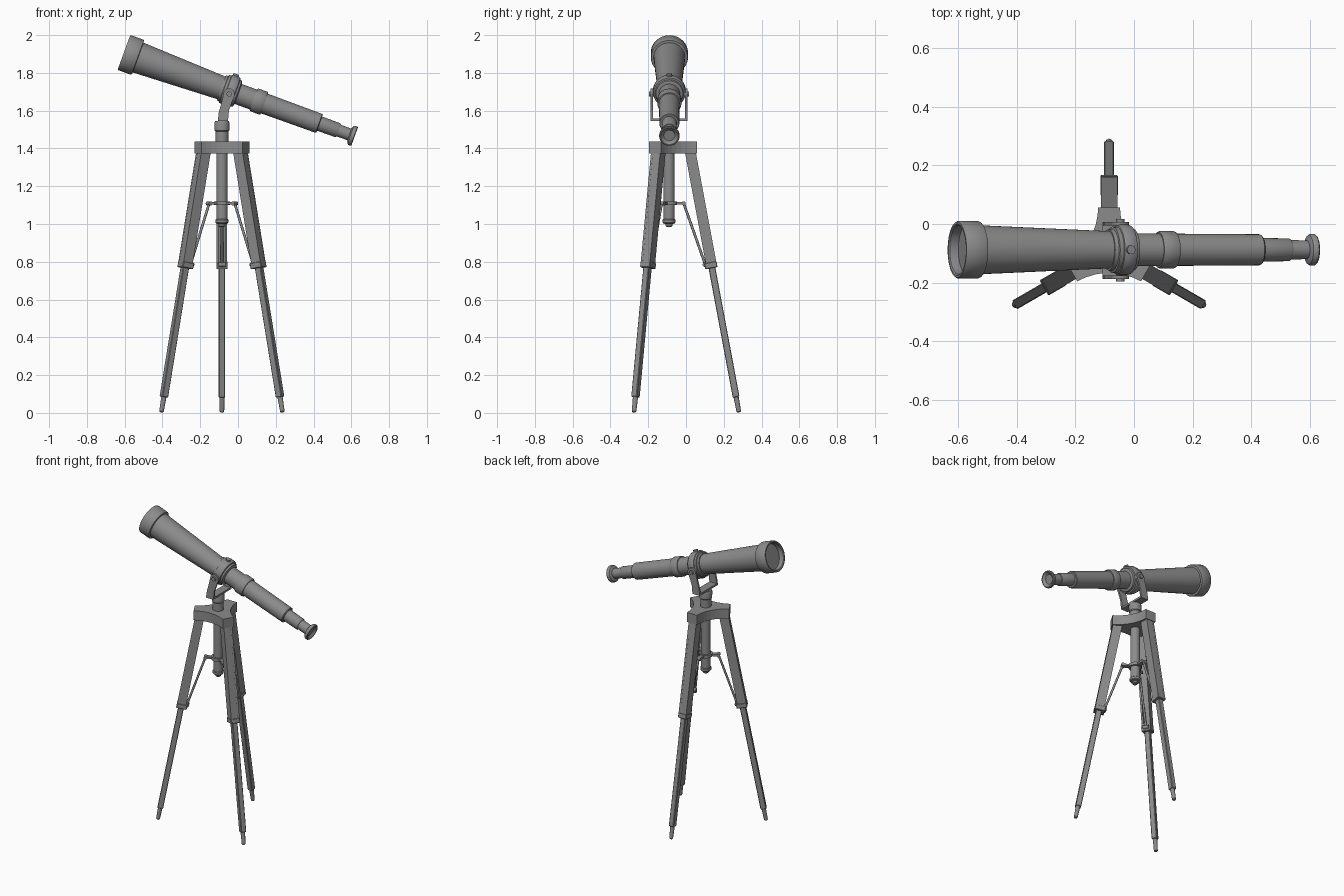
import bpy, bmesh, math
from mathutils import Matrix, Vector

if "Cube" in bpy.data.objects:
    bpy.data.objects.remove(bpy.data.objects["Cube"])

CX, CY = -0.085, -0.09            # tripod axis
TILT = math.radians(20)
GREY = bpy.data.materials.new("dark_grey")
GREY.diffuse_color = (0.26, 0.26, 0.26, 1)
GREY.use_nodes = True
GREY.node_tree.nodes["Principled BSDF"].inputs["Base Color"].default_value = GREY.diffuse_color


def finish(bm, name, matrix=Matrix(), smooth=False):
    bmesh.ops.remove_doubles(bm, verts=bm.verts, dist=1e-5)
    bmesh.ops.recalc_face_normals(bm, faces=bm.faces)
    me = bpy.data.meshes.new(name)
    bm.to_mesh(me)
    bm.free()
    me.materials.append(GREY)
    ob = bpy.data.objects.new(name, me)
    bpy.context.collection.objects.link(ob)
    me.transform(matrix)
    if smooth:
        bpy.ops.object.select_all(action='DESELECT')
        ob.select_set(True)
        bpy.context.view_layer.objects.active = ob
        bpy.ops.object.shade_smooth_by_angle(angle=math.radians(35))
    return ob


def lathe(name, profile, matrix, sides=32):
    """Revolve (radius, height) points around local z."""
    bm = bmesh.new()
    vs = [bm.verts.new((r, 0, h)) for r, h in profile]
    es = [bm.edges.new(p) for p in zip(vs, vs[1:])]
    bmesh.ops.spin(bm, geom=vs + es, cent=(0, 0, 0), axis=(0, 0, 1),
                   angle=math.tau, steps=sides, use_duplicate=False)
    return finish(bm, name, matrix, True)


def rod(name, a, b, r, sides=16):
    a, b = Vector(a), Vector(b)
    d = b - a
    m = Matrix.Translation(a) @ d.to_track_quat('Z', 'Y').to_matrix().to_4x4()
    return lathe(name, [(0, 0), (r, 0), (r, d.length), (0, d.length)], m, sides)


def box(name, matrix, lo, hi, bevel=0.0):
    bm = bmesh.new()
    bmesh.ops.create_cube(bm, size=1)
    for v in bm.verts:
        v.co = [(l + h) / 2 + c * (h - l) for l, h, c in zip(lo, hi, v.co)]
    if bevel:
        bmesh.ops.bevel(bm, geom=bm.edges[:], offset=bevel, segments=1, affect='EDGES')
    return finish(bm, name, matrix)


def prism(name, pts, depth, matrix):
    """Extrude a flat outline along local z."""
    bm = bmesh.new()
    f = bm.faces.new([bm.verts.new((x, y, 0)) for x, y in pts])
    ext = bmesh.ops.extrude_face_region(bm, geom=[f])['geom']
    bmesh.ops.translate(bm, vec=(0, 0, depth), verts=[g for g in ext if isinstance(g, bmesh.types.BMVert)])
    # the source face stays behind as the near cap
    return finish(bm, name, matrix)


# --- Telescope, lathed along its tilted axis from objective to eyepiece
scope = Matrix.Translation((-0.60, -0.088, 1.907)) @ Matrix.Rotation(math.pi / 2 + TILT, 4, 'Y')
lathe("objective_cap", [(0, .030), (.082, .030), (.084, 0), (.088, -.004), (.095, -.004), (.0985, .001),
                        (.0985, .068), (.096, .074), (.083, .076), (0, .076)], scope, 40)
lathe("main_tube", [(0, .07), (.084, .07), (.063, .56), (0, .56)], scope, 40)
lathe("mount_ring", [(0, .545), (.07, .545), (.072, .558), (.079, .56), (.079, .574), (.083, .576),
                     (.087, .584), (.087, .612), (.083, .622), (.075, .624), (.072, .635),
                     (.056, .640), (0, .640)], scope, 40)
lathe("draw_tube", [(0, .63), (.056, .63), (.056, .735), (0, .735)], scope)
lathe("draw_collar", [(0, .727), (.061, .727), (.064, .732), (.064, .78), (.061, .786), (0, .786)], scope)
lathe("focus_tube", [(0, .78), (.055, .78), (.053, 1.094), (.050, 1.098), (0, 1.098)], scope)
lathe("eyepiece_tube", [(0, 1.09), (.040, 1.09), (.039, 1.200), (.037, 1.204), (.033, 1.204),
                        (.032, 1.270), (0, 1.270)], scope)
lathe("eyepiece_cup", [(0, 1.266), (.034, 1.266), (.050, 1.273), (.054, 1.280), (.054, 1.292),
                       (.051, 1.296), (.046, 1.296), (.030, 1.282), (0, 1.282)], scope)
# Clamp screw on top of the ring
rod("ring_screw", scope @ Vector((-.08, 0, .594)), scope @ Vector((-.096, 0, .594)), .015)

# --- Fork mount
PX, PZ = -0.047, 1.688
head = [(PX + .03 * math.cos(a), PZ + .03 * math.sin(a))
        for a in (math.radians(-25 + 23 * i) for i in range(10))]
arm = head + [(-.088, 1.64), (-.102, 1.59), (-.107, 1.545), (-.053, 1.545), (-.048, 1.60), (-.036, 1.635)]
for side, label in ((-1, "front"), (1, "back")):
    y = -0.09 + side * .091
    prism("fork_arm_" + label, arm, .012,
          Matrix.Translation((0, y + .006, 0)) @ Matrix.Rotation(math.pi / 2, 4, 'X'))
    rod("pivot_bolt_" + label, (PX, -.09 + side * .07, PZ), (PX, -.09 + side * .107, PZ), .014)
box("fork_base", Matrix.Translation((0, CY, 0)), (-.107, -.097, 1.545), (-.053, .097, 1.558))

# --- Centre column
base = Matrix.Translation((CX, CY, 0))
lathe("column_head", [(0, 1.43), (.034, 1.43), (.034, 1.490), (.039, 1.495), (.040, 1.534),
                      (.036, 1.546), (0, 1.546)], base)
lathe("centre_column", [(0, .985), (.014, .985), (.018, .99), (.018, 1.0), (.030, 1.003), (.034, 1.008),
                        (.034, 1.022), (.030, 1.026), (.030, 1.44), (0, 1.44)], base)

# --- Three-armed tripod platform with concave sides
outline = []
for k in range(3):
    rot = Matrix.Rotation(math.radians(90 + 120 * k), 2)
    outline += [rot @ Vector((.147, -.037)), rot @ Vector((.147, .037))]
    a, b = outline[-1], Matrix.Rotation(math.radians(210 + 120 * k), 2) @ Vector((.147, -.037))
    c = ((a + b) / 2).normalized() * .048
    outline += [a * (1 - t) ** 2 + c * 2 * t * (1 - t) + b * t * t for t in [i / 8 for i in range(1, 8)]]
prism("tripod_platform", [tuple(p) for p in outline], .064, Matrix.Translation((CX, CY, 1.373)))

# --- Spreader hub
lathe("spreader_hub", [(.028, 1.10), (.042, 1.10), (.042, 1.12), (.028, 1.12)], base)

# --- Legs, struts and feet, repeated around the column
TOP, FOOT = Vector((.111, 0, 1.39)), Vector((.371, 0, 0))
L = (TOP - FOOT).length
lean = Matrix.Translation(FOOT) @ Matrix.Rotation(-math.atan2(FOOT.x - TOP.x, TOP.z), 4, 'Y')
for k, label in enumerate(("back", "left", "right")):
    spoke = base @ Matrix.Rotation(math.radians(90 + 120 * k), 4, 'Z')
    leg = spoke @ lean
    # Upper leg is a shallow channel open towards the column
    box("upper_leg_plate_" + label, leg, (-.020, -.027, .79), (.028, .027, L))
    for s, n in ((-1, "a"), (1, "b")):
        ys = sorted((s * .017, s * .028))
        box(f"upper_leg_rail_{n}_{label}", leg, (-.028, ys[0], .79), (.0285, ys[1], L))
    box("leg_collar_" + label, leg, (-.036, -.030, .780), (.030, .030, .812), .003)
    box("lower_leg_" + label, leg, (-.018, -.017, .085), (.018, .017, .80), .003)
    lathe("foot_" + label, [(0, .003), (.008, .003), (.012, .008), (.014, .09), (0, .09)], leg, 16)
    # Spreader arm, strut and hinge pins
    box("spreader_arm_" + label, spoke, (.03, -.014, 1.103), (.078, .014, 1.116))
    rod("spreader_pin_" + label, spoke @ Vector((.078, -.018, 1.109)), spoke @ Vector((.078, .018, 1.109)), .011)
    rod("strut_" + label, spoke @ Vector((.078, 0, 1.109)), spoke @ Vector((.192, 0, .785)), .007, 12)
    rod("strut_pin_" + label, spoke @ Vector((.190, -.018, .785)), spoke @ Vector((.190, .018, .785)), .012)
